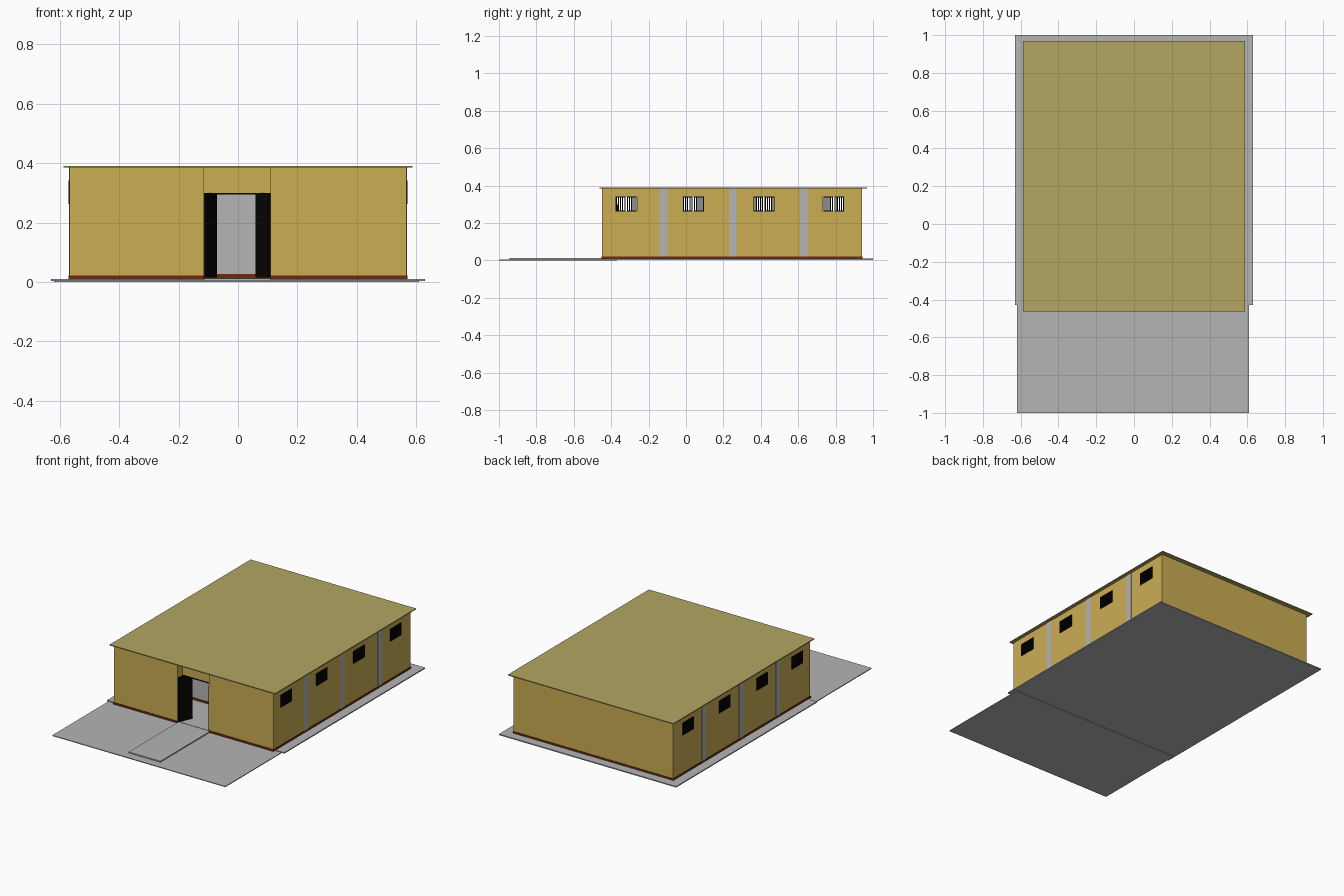
import bpy, math
from mathutils import Vector

if "Cube" in bpy.data.objects:
    bpy.data.objects.remove(bpy.data.objects["Cube"])


def mat(name, rgb):
    m = bpy.data.materials.new(name)
    m.diffuse_color = (*rgb, 1)
    m.use_nodes = True
    m.node_tree.nodes["Principled BSDF"].inputs["Base Color"].default_value = m.diffuse_color
    return m


YELLOW = mat("wall_yellow", (0.60, 0.42, 0.088))
OLIVE = mat("roof_olive", (0.45, 0.38, 0.12))
GREY = mat("concrete_grey", (0.46, 0.46, 0.46))
BROWN = mat("skirting_brown", (0.16, 0.022, 0.005))
BLACK = mat("metal_black", (0.002, 0.002, 0.002))


def box(name, x0, x1, y0, y1, z0, z1, m):
    v = [(x, y, z) for x in (x0, x1) for y in (y0, y1) for z in (z0, z1)]
    f = [(0, 1, 3, 2), (4, 6, 7, 5), (0, 4, 5, 1), (2, 3, 7, 6), (0, 2, 6, 4), (1, 5, 7, 3)]
    me = bpy.data.meshes.new(name)
    me.from_pydata(v, [], f)
    me.materials.append(m)
    ob = bpy.data.objects.new(name, me)
    bpy.context.collection.objects.link(ob)
    return ob


def cut(target, *dims):
    c = box("cutter", *dims, YELLOW)
    c.hide_render = True
    md = target.modifiers.new("cut", 'BOOLEAN')
    md.operation = 'DIFFERENCE'
    md.solver = 'EXACT'
    md.object = c
    bpy.context.view_layer.objects.active = target
    bpy.ops.object.modifier_apply(modifier=md.name)
    bpy.data.objects.remove(c)


W, Y0, Y1, TOP, T = 0.567, -0.45, 0.94, 0.386, 0.02
DL, DR = -0.115, 0.11
WINDOWS = [-0.377, -0.018, 0.36, 0.733]
WZ0, WZ1, WW = 0.262, 0.342, 0.114
PARTITIONS = [-0.12, 0.25, 0.63]

# ground slabs, path and floor
box("front_yard", -0.62, 0.61, -1.0, -0.37, 0.0, 0.005, GREY)
box("base_slab", -0.63, 0.63, -0.43, 1.0, 0.003, 0.01, GREY)
box("entrance_path", DL, DR, -0.945, -0.37, 0.004, 0.012, GREY)
box("floor", -W + 0.01, W - 0.01, Y0 + 0.01, Y1 - 0.01, 0.008, 0.014, GREY)

# hollow walls with door and window openings
walls = box("walls", -W, W, Y0, Y1, 0.01, TOP, YELLOW)
cut(walls, -W + T, W - T, Y0 + T, Y1 - T, -0.1, 0.5)
cut(walls, DL, DR, Y0 - 0.1, Y0 + 0.1, -0.1, 0.5)
for y in WINDOWS:
    cut(walls, -1, 1, y, y + WW, WZ0, WZ1)
walls.data.materials.clear()
walls.data.materials.append(YELLOW)
walls.data.materials.append(GREY)
for p in walls.data.polygons:
    c = p.center
    inside = abs(c.x) < W - T + 0.003 and Y0 + T - 0.003 < c.y < Y1 - T + 0.003
    p.material_index = 1 if inside else 0

# recessed lintel and side returns of the entrance
RY = Y0 + 0.05
box("door_lintel", DL, DR, RY, RY + 0.02, 0.30, TOP, YELLOW)
box("door_return_left", DL - 0.015, DL, Y0 + 0.01, RY + 0.02, 0.012, TOP, YELLOW)
box("door_return_right", DR, DR + 0.015, Y0 + 0.01, RY + 0.02, 0.012, TOP, YELLOW)
box("door_head", DL, DR, RY - 0.002, RY + 0.008, 0.294, 0.30, BLACK)

# door leaves swung inwards
for name, hx, tx in (("door_leaf_left", DL + 0.003, -0.075), ("door_leaf_right", DR - 0.003, 0.062)):
    d = Vector((tx - hx, 0.085))
    leaf = box(name, 0, d.length, -0.004, 0.004, 0.015, 0.30, BLACK)
    leaf.location = (hx, Y0 + 0.005, 0)
    leaf.rotation_euler.z = math.atan2(d.y, d.x)

# partitions whose ends show on the side walls, with skirting
for i, y in enumerate(PARTITIONS):
    box(f"partition_{i}", -W - 0.002, W + 0.002, y - 0.021, y + 0.021, 0.014, TOP, GREY)
    box(f"partition_skirting_{i}", -W + T, W - T, y - 0.024, y + 0.024, 0.014, 0.027, BROWN)

# outer skirting
S = 0.003
box("skirting_front_left", -W - S, DL, Y0 - S, Y0 + 0.005, 0.009, 0.021, BROWN)
box("skirting_front_right", DR, W + S, Y0 - S, Y0 + 0.005, 0.009, 0.021, BROWN)
box("skirting_back", -W - S, W + S, Y1 - 0.005, Y1 + S, 0.009, 0.021, BROWN)
for s, side in ((-1, "left"), (1, "right")):
    xs = sorted((s * (W - 0.005), s * (W + S)))
    box(f"skirting_{side}", *xs, Y0, Y1, 0.009, 0.021, BROWN)

    # barred window sashes: two per opening
    xs = sorted((s * (W - 0.016), s * (W + 0.003)))
    for i, y in enumerate(WINDOWS):
        for k in range(2):
            a = y + 0.001 + k * 0.060
            for b in range(5):
                yb = a + b * 0.0115
                box(f"window_bar_{side}_{i}_{k}_{b}", *xs, yb, yb + 0.006, WZ0, WZ1, BLACK)
            for z in (WZ0, WZ1 - 0.004):
                box(f"window_rail_{side}_{i}_{k}", *xs, a, a + 0.052, z, z + 0.004, BLACK)

# flat roof
box("roof", -0.588, 0.588, -0.463, 0.968, 0.385, 0.391, OLIVE)
